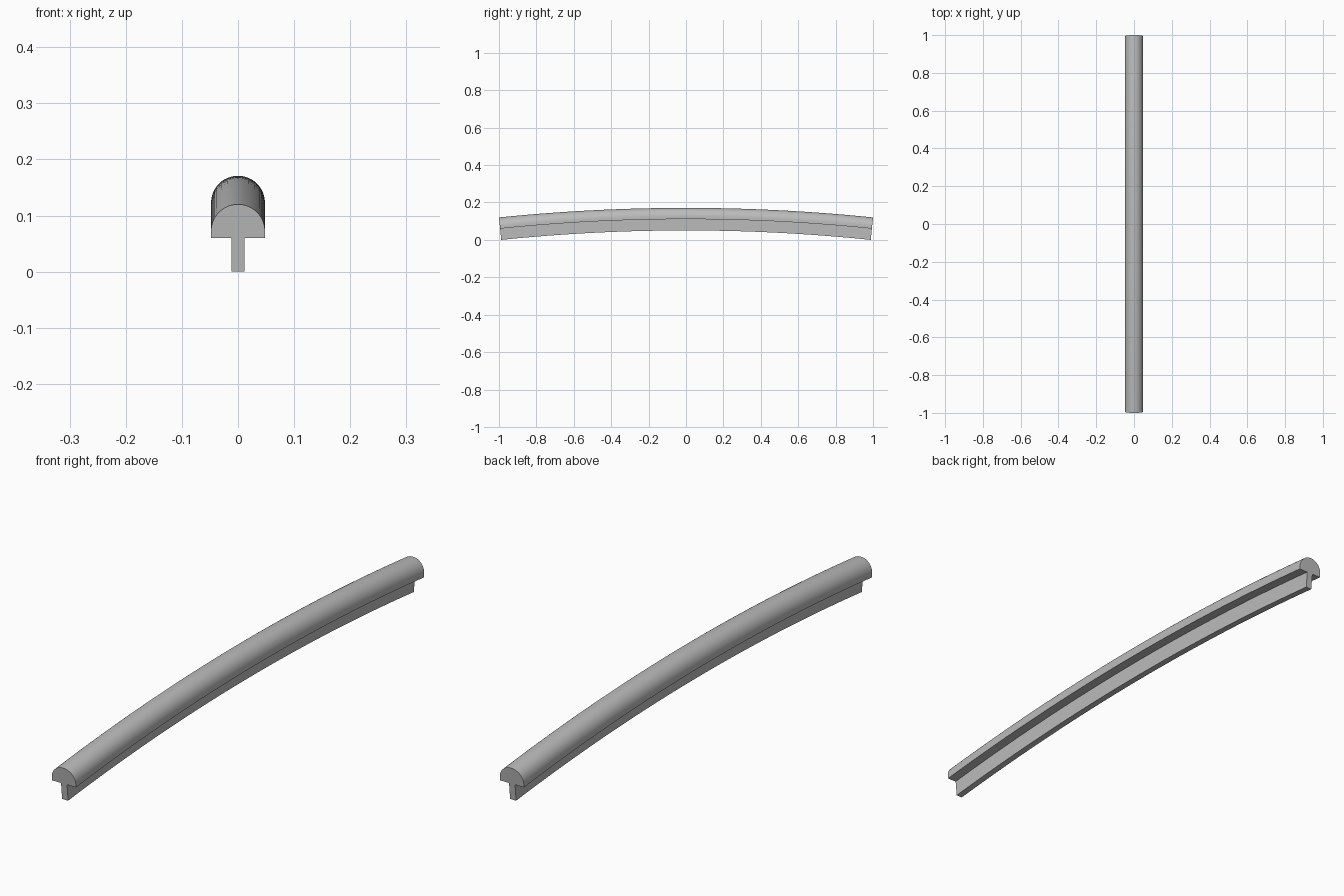
import bpy, bmesh, math

cube = bpy.data.objects.get("Cube")
if cube:
    bpy.data.objects.remove(cube, do_unlink=True)

RADIUS = 9.83            # bend radius of the crown line
TOP = 0.171              # crown height at mid-length
HALF_ANGLE = math.asin(1 / RADIUS)
SEGMENTS = 48
CAP, WEB = 0.048, 0.012  # half widths of the rounded cap and the web
CAP_BASE, DEPTH = 0.06, 0.1204
ARC_STEPS = 24

# T-shaped cross-section: (x, depth below the crown)
profile = [(-WEB, CAP_BASE), (-WEB, DEPTH), (WEB, DEPTH), (WEB, CAP_BASE), (CAP, CAP_BASE)]
for i in range(ARC_STEPS + 1):
    t = math.pi * i / ARC_STEPS
    profile.append((CAP * math.cos(t), CAP * (1 - math.sin(t))))
profile.append((-CAP, CAP_BASE))

# Sweep the section along the bend
bm = bmesh.new()
rings = []
for s in range(SEGMENTS + 1):
    a = HALF_ANGLE * (2 * s / SEGMENTS - 1)
    rings.append([bm.verts.new((x, (RADIUS - d) * math.sin(a),
                                TOP - RADIUS + (RADIUS - d) * math.cos(a)))
                  for x, d in profile])
n = len(profile)
for r0, r1 in zip(rings, rings[1:]):
    for i in range(n):
        j = (i + 1) % n
        bm.faces.new((r0[i], r0[j], r1[j], r1[i]))

# Flat ends, split into web and cap
for ring in (rings[0], rings[-1]):
    bm.faces.new(ring[:4])
    bm.faces.new([ring[0]] + ring[3:])
bmesh.ops.recalc_face_normals(bm, faces=bm.faces)

mesh = bpy.data.meshes.new("curved_rail")
bm.to_mesh(mesh)
bm.free()
rail = bpy.data.objects.new("curved_rail", mesh)
bpy.context.collection.objects.link(rail)

# Plain grey finish
grey = bpy.data.materials.new("plain_grey")
grey.use_nodes = True
colour = (0.5, 0.5, 0.5, 1)
grey.diffuse_color = colour
grey.node_tree.nodes["Principled BSDF"].inputs["Base Color"].default_value = colour
mesh.materials.append(grey)

bpy.ops.object.select_all(action='DESELECT')
rail.select_set(True)
bpy.context.view_layer.objects.active = rail
bpy.ops.object.shade_smooth_by_angle(angle=math.radians(30))
